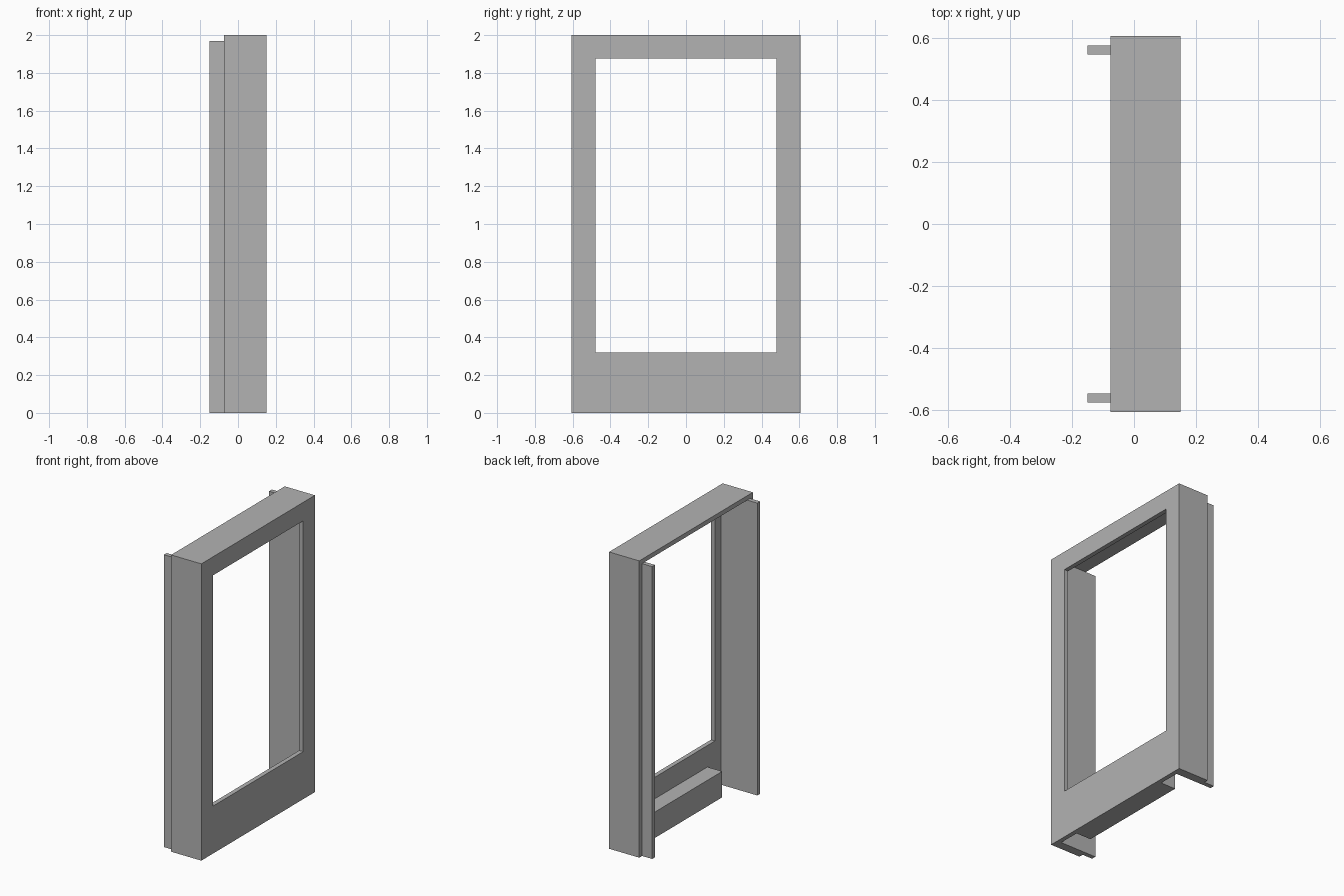
import bpy

cube = bpy.data.objects.get("Cube")
if cube:
    bpy.data.objects.remove(cube, do_unlink=True)

grey = bpy.data.materials.new("plain_grey")
grey.use_nodes = True
colour = (0.45, 0.45, 0.45, 1)
grey.diffuse_color = colour
grey.node_tree.nodes["Principled BSDF"].inputs["Base Color"].default_value = colour

# Overall dimensions
FRONT, BACK, TAIL = 0.15, -0.075, -0.15
HALF, HEIGHT, WALL = 0.605, 2.0, 0.03
INNER = FRONT - WALL


def box(name, xs, ys, zs):
    """Axis-aligned box spanning the given (low, high) pairs."""
    spans = (xs, ys, zs)
    bpy.ops.mesh.primitive_cube_add(size=1, location=[sum(s) / 2 for s in spans])
    ob = bpy.context.object
    ob.name = ob.data.name = name
    ob.scale = [s[1] - s[0] for s in spans]
    bpy.ops.object.transform_apply(location=False, rotation=False, scale=True)
    ob.data.materials.append(grey)
    return ob


def cut(target, cutter):
    """Subtract the cutter from the target, then discard the cutter."""
    cutter.hide_render = True
    mod = target.modifiers.new("cut", "BOOLEAN")
    mod.operation = "DIFFERENCE"
    mod.solver = "EXACT"
    mod.object = cutter
    bpy.context.view_layer.objects.active = target
    bpy.ops.object.modifier_apply(modifier=mod.name)
    bpy.data.objects.remove(cutter, do_unlink=True)


# Hollow frame, open at the back and bottom, with a window in the front panel
frame = box("frame_shell", (BACK, FRONT), (-HALF, HALF), (0, HEIGHT))
cut(frame, box("cavity_cutter", (BACK - 1, INNER),
               (WALL - HALF, HALF - WALL), (-1, HEIGHT - WALL)))
cut(frame, box("window_cutter", (0, 1), (-0.48, 0.48), (0.32, 1.875)))

# Inner side plates that project past the back of the shell
for side, name in ((-1, "front_side_plate"), (1, "back_side_plate")):
    ys = sorted((side * (HALF - WALL), side * (HALF - 2 * WALL)))
    box(name, (TAIL, INNER), ys, (0, HEIGHT - WALL))

# Low block behind the bottom rail
box("bottom_block", (0.01, INNER), (-0.4, 0.4), (0, 0.175))
